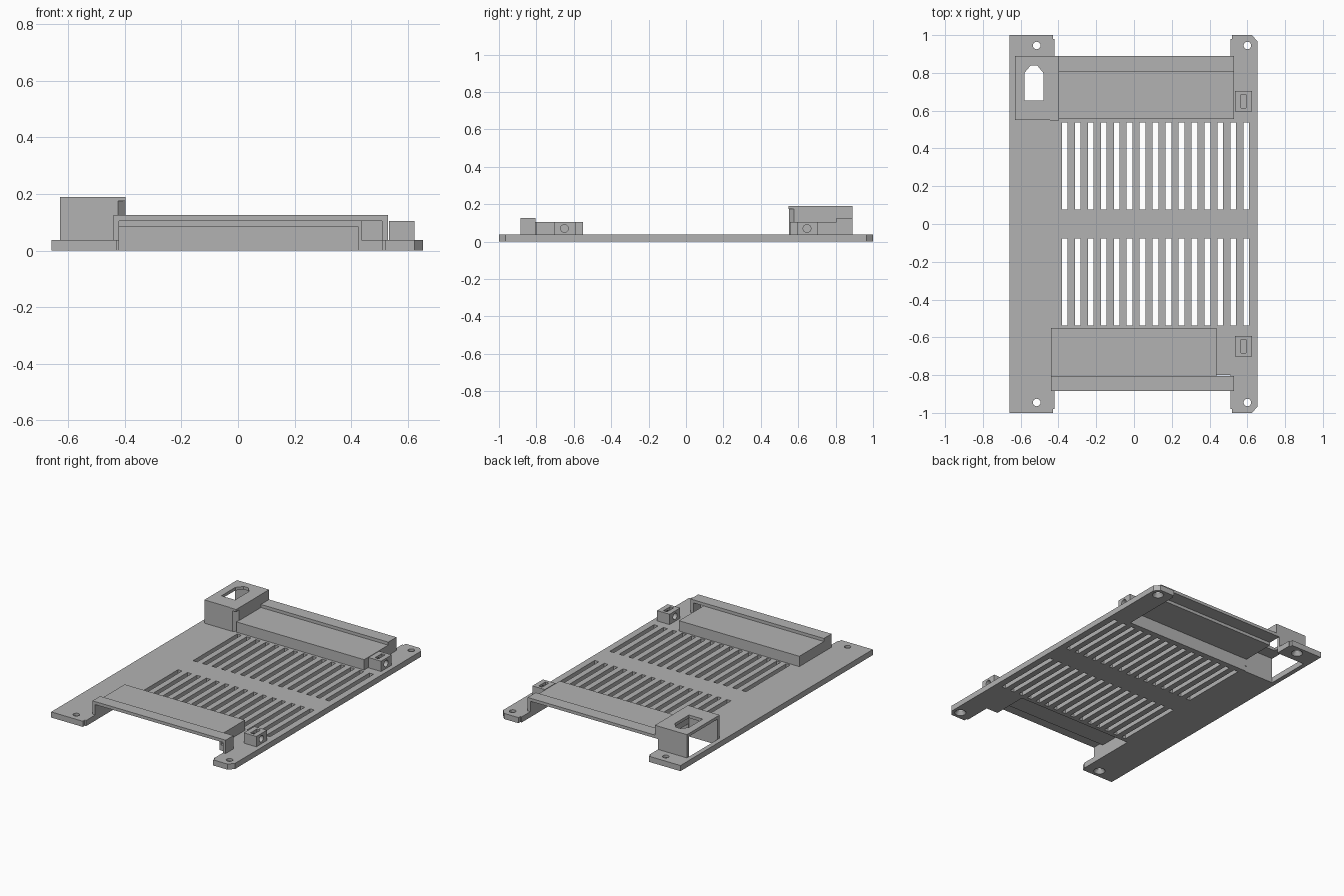
import bpy, bmesh, math
from mathutils import Matrix

if "Cube" in bpy.data.objects:
    bpy.data.objects.remove(bpy.data.objects["Cube"])

grey = bpy.data.materials.new("plain grey")
grey.diffuse_color = (0.45, 0.45, 0.45, 1)
grey.use_nodes = True
grey.node_tree.nodes["Principled BSDF"].inputs["Base Color"].default_value = grey.diffuse_color
T = 0.037  # plate thickness


def finish(name, bm):
    bmesh.ops.recalc_face_normals(bm, faces=bm.faces)
    mesh = bpy.data.meshes.new(name)
    bm.to_mesh(mesh)
    bm.free()
    mesh.materials.append(grey)
    ob = bpy.data.objects.new(name, mesh)
    bpy.context.collection.objects.link(ob)
    return ob


def prism(name, pts, z0, z1):
    """Extrude a plan outline from z0 to z1."""
    bm = bmesh.new()
    face = bm.faces.new([bm.verts.new((x, y, z0)) for x, y in pts])
    top = bmesh.ops.extrude_face_region(bm, geom=[face])["geom"]
    bmesh.ops.translate(bm, vec=(0, 0, z1 - z0),
                        verts=[v for v in top if isinstance(v, bmesh.types.BMVert)])
    return finish(name, bm)


def box(name, x0, x1, y0, y1, z0, z1):
    return prism(name, [(x0, y0), (x1, y0), (x1, y1), (x0, y1)], z0, z1)


def cone(name, loc, r1, r2, depth, rot=None):
    bm = bmesh.new()
    m = Matrix.Translation(loc) @ (rot or Matrix())
    bmesh.ops.create_cone(bm, cap_ends=True, segments=24, radius1=r1,
                          radius2=r2, depth=depth, matrix=m)
    return finish(name, bm)


def boolean(ob, tools, op="DIFFERENCE"):
    """Apply each tool to the object, then remove the tool."""
    bpy.context.view_layer.objects.active = ob
    for tool in tools:
        mod = ob.modifiers.new("cut", "BOOLEAN")
        mod.operation, mod.solver, mod.object = op, "EXACT", tool
        bpy.ops.object.modifier_apply(modifier=mod.name)
        bpy.data.objects.remove(tool)


# cavities under the covers, shared by the plate and the covers
def front_cavity():
    return [box("cutter", -0.42, 0.51, -1.1, -0.80, -0.1, 0.105),
            box("cutter", -0.42, 0.425, -0.85, -0.565, -0.1, 0.085)]


def back_cavity():
    return [box("cutter", -0.42, 0.51, 0.80, 1.1, -0.1, 0.105),
            box("cutter", -0.42, 0.51, 0.575, 0.85, -0.1, 0.085)]


# base plate with two chamfered corners
plate = prism("base_plate", [(-0.66, -1), (0.625, -1), (0.655, -0.965),
                             (0.655, 0.965), (0.625, 1), (-0.66, 1)], 0, T)
cuts = front_cavity() + back_cavity()
cuts.append(box("cutter", -0.63, -0.41, 0.57, 0.87, -0.1, 0.1))
for s in (-1, 1):
    y0, y1 = sorted((s * 0.98, s * 1.1))
    cuts.append(box("cutter", -0.43, 0.52, y0, y1, -0.1, 0.1))
    # vent slots
    y0, y1 = sorted((s * 0.078, s * 0.538))
    for i in range(15):
        x = -0.367 + i * 0.0687
        cuts.append(box("cutter", x - 0.015, x + 0.015, y0, y1, -0.1, 0.1))
    # countersunk screw holes
    for x in (-0.515, 0.60):
        cuts.append(cone("cutter", (x, s * 0.945, 0.02), 0.02, 0.02, 0.1))
        cuts.append(cone("cutter", (x, s * 0.945, 0.008), 0.04, 0.02, 0.03))
boolean(plate, cuts)

# front cover: raised lip at the edge and a lower hood behind it
front = box("front_cover", -0.44, 0.53, -0.885, -0.805, T, 0.125)
boolean(front, [box("hood", -0.44, 0.436, -0.85, -0.55, T, 0.105)], "UNION")
boolean(front, front_cavity())

# back cover
back = box("back_cover", -0.40, 0.53, 0.805, 0.89, T, 0.125)
boolean(back, [box("hood", -0.40, 0.53, 0.555, 0.85, T, 0.105)], "UNION")
boolean(back, back_cavity())

# socket housing: chamfered inner corner under a square cap
tower = prism("socket_housing", [(-0.63, 0.55), (-0.425, 0.55), (-0.397, 0.578),
                                 (-0.397, 0.89), (-0.63, 0.89)], T, 0.19)
boolean(tower, [box("cap", -0.445, -0.397, 0.547, 0.585, 0.175, 0.19)], "UNION")
boolean(tower, [box("cutter", -0.7, -0.42, 0.57, 0.87, -0.1, 0.17),
                prism("cutter", [(-0.58, 0.655), (-0.48, 0.655), (-0.48, 0.80),
                                 (-0.513, 0.84), (-0.547, 0.84), (-0.58, 0.80)],
                      0.1, 0.3)] + back_cavity())

# strap blocks with a cross hole and a slot in the top
for name, y in (("front_block", -0.647), ("back_block", 0.65)):
    block = box(name, 0.534, 0.625, y - 0.055, y + 0.055, T, 0.105)
    boolean(block, [box("cutter", 0.567, 0.593, y - 0.035, y + 0.035, 0.045, 0.2),
                    cone("cutter", (0.58, y - 0.003, 0.07), 0.021, 0.021, 0.3,
                         Matrix.Rotation(math.pi / 2, 4, "Y"))])
